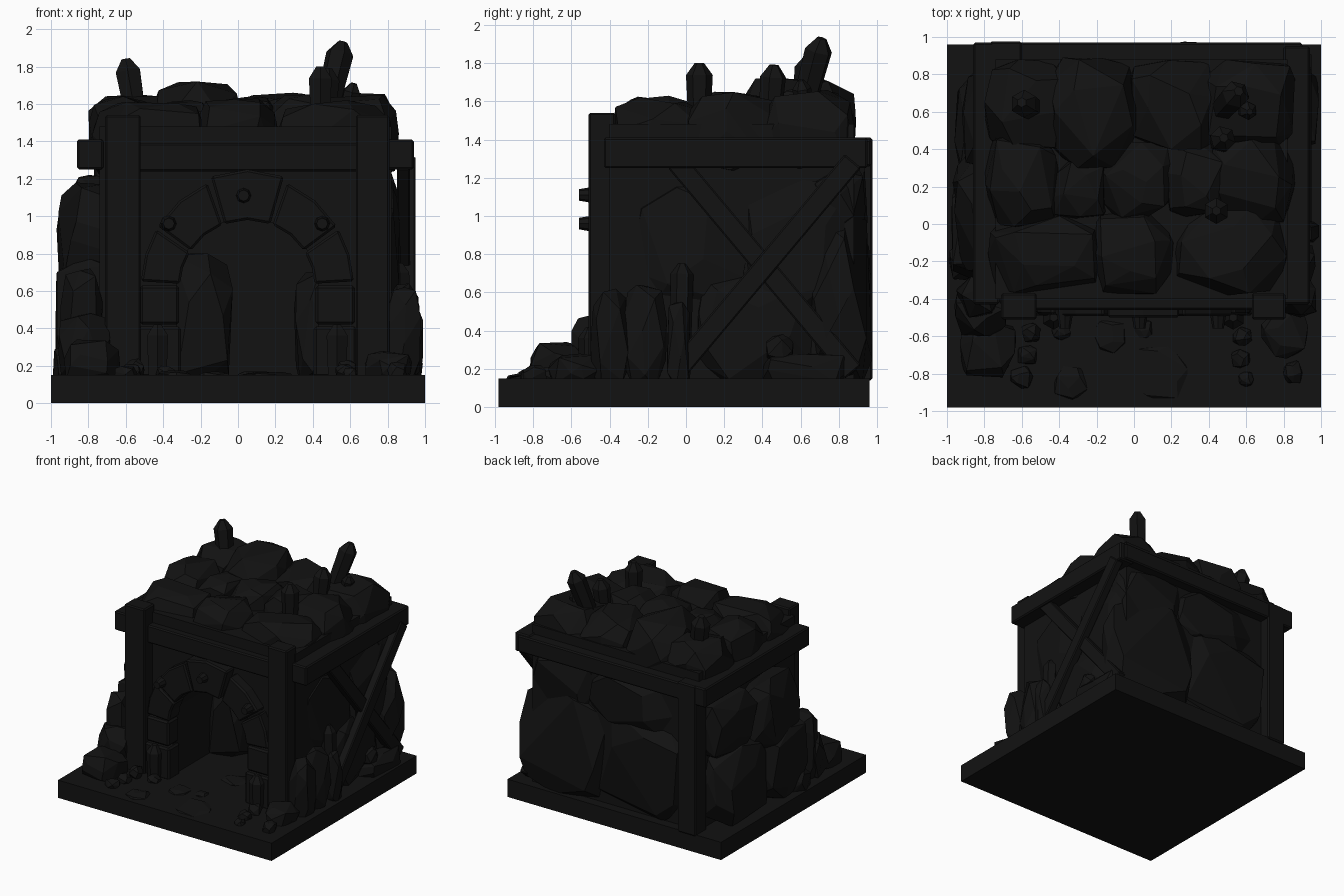
import bpy, bmesh, math, random
from mathutils import Vector, Matrix

if "Cube" in bpy.data.objects:
    bpy.data.objects.remove(bpy.data.objects["Cube"])

dark = bpy.data.materials.new("charcoal")
dark.diffuse_color = (0.006, 0.006, 0.006, 1)
dark.use_nodes = True
dark.node_tree.nodes["Principled BSDF"].inputs["Base Color"].default_value = dark.diffuse_color


def finish(name, bm, bevel=0.0):
    bmesh.ops.recalc_face_normals(bm, faces=bm.faces[:])
    me = bpy.data.meshes.new(name)
    bm.to_mesh(me)
    bm.free()
    me.materials.append(dark)
    ob = bpy.data.objects.new(name, me)
    bpy.context.collection.objects.link(ob)
    if bevel:
        m = ob.modifiers.new("bevel", 'BEVEL')
        m.width, m.segments = bevel, 1
    return ob


def box(name, x0, x1, y0, y1, z0, z1, bevel=0.0, tilt=0.0):
    """Box by bounds, optionally turned about its own x axis."""
    bm = bmesh.new()
    c = Vector((x0 + x1, y0 + y1, z0 + z1)) / 2
    bmesh.ops.create_cube(bm, size=1, matrix=Matrix.Translation(c) @ Matrix.Rotation(tilt, 4, 'X')
                          @ Matrix.Diagonal((x1 - x0, y1 - y0, z1 - z0, 1)))
    return finish(name, bm, bevel)


def prism(name, pts, y0, y1, bevel=0.0):
    """Extrude an xz profile along y."""
    bm = bmesh.new()
    f = bm.faces.new([bm.verts.new((x, y0, z)) for x, z in pts])
    r = bmesh.ops.extrude_face_region(bm, geom=[f])
    bmesh.ops.translate(bm, vec=(0, y1 - y0, 0),
                        verts=[v for v in r["geom"] if isinstance(v, bmesh.types.BMVert)])
    return finish(name, bm, bevel)


def rock(name, x0, x1, y0, y1, z0, z1, seed, n=30, p=4.5):
    """Faceted boulder: hull of jittered points on a boxy ellipsoid, fitted to bounds."""
    rnd = random.Random(seed)
    pts = []
    for i in range(n):
        h = 1 - 2 * (i + 0.5) / n
        a = i * 2.39996 + seed + rnd.uniform(-.35, .35)
        r = math.sqrt(1 - h * h)
        v = Vector((r * math.cos(a), r * math.sin(a), h))
        k = sum(abs(c) ** p for c in v) ** (1 / p)
        pts.append(v / k * rnd.uniform(.9, 1))
    lo = [min(v[i] for v in pts) for i in range(3)]
    hi = [max(v[i] for v in pts) for i in range(3)]
    a, b = (x0, y0, z0), (x1, y1, z1)
    bm = bmesh.new()
    for v in pts:
        bm.verts.new([a[i] + (v[i] - lo[i]) / (hi[i] - lo[i]) * (b[i] - a[i]) for i in range(3)])
    r = bmesh.ops.convex_hull(bm, input=bm.verts[:])
    bmesh.ops.delete(bm, geom=[v for v in bm.verts if not v.link_faces], context='VERTS')
    bmesh.ops.dissolve_limit(bm, angle_limit=math.radians(13), verts=bm.verts[:], edges=bm.edges[:])
    return finish(name, bm)


def crystal(name, base, tip, rad, sides=6):
    """Pointed prism from base to tip."""
    base, tip = Vector(base), Vector(tip)
    d = tip - base
    q = d.to_track_quat('Z', 'Y')
    bm = bmesh.new()
    for h, k in ((0, .85), (d.length - rad * .9, 1), (d.length, .35)):
        for i in range(sides):
            a = math.tau * (i + .5) / sides
            bm.verts.new(base + q @ Vector((rad * k * math.cos(a), rad * k * math.sin(a), h)))
    bmesh.ops.convex_hull(bm, input=bm.verts[:])
    return finish(name, bm)


def arc(rx, rz, a0, a1, n):
    return [(.05 + rx * math.cos(math.radians(a0 + (a1 - a0) * i / n)),
             .62 + rz * math.sin(math.radians(a0 + (a1 - a0) * i / n))) for i in range(n + 1)]


# Ground slab
box("base_slab", -1, 1, -.98, .96, 0, .15)

# Hill core with tunnel
prism("tunnel_walls", [(-.74, .14), (-.74, 1.48), (.82, 1.48), (.82, .14), (.43, .14)]
      + arc(.38, .37, 0, 180, 12) + [(-.33, .14)], -.40, .45)
box("tunnel_back", -.74, .82, .45, .88, .14, 1.48)
rock("tunnel_rock", -.40, -.02, .05, .5, .1, .8, 3)
rock("tunnel_rock", .30, .50, .1, .5, .1, .7, 4)

# Stone arch: curved voussoirs then stacked leg blocks
for i, (a0, a1) in enumerate([(3, 31), (33, 68), (70, 110), (112, 147), (149, 177)]):
    out = .03 if i == 2 else 0
    prism("arch_stone", arc(.36, .36, a0, a1, 2) + arc(.57, .60 + out, a1, a0, 2),
          -.485 - out / 2 - .008 * (i % 2), -.34, .012)
for s in (-1, 1):
    for j, (z0, z1) in enumerate([(.14, .41), (.42, .63)]):
        xs = sorted((.05 + s * (.355 + .01 * j), .05 + s * (.585 - .01 * j)))
        box("arch_leg_stone", xs[0], xs[1], -.49 + .01 * j, -.34, z0, z1, .014)
    crystal("arch_foot_stone", (.05 + s * .48, -.50, .13), (.05 + s * .48, -.50, .42), .065)

# Bolts on the arch
for x, z in ((.03, 1.11), (-.37, .96), (.45, .96)):
    bm = bmesh.new()
    bmesh.ops.create_cone(bm, cap_ends=True, segments=8, radius1=.047, radius2=.03, depth=.1,
                          matrix=Matrix.Translation((x, -.51, z)) @ Matrix.Rotation(math.pi / 2, 4, 'X'))
    finish("arch_bolt", bm)

# Timber frame
box("front_post", -.71, -.52, -.51, -.37, .14, 1.54, .01)
box("front_post", .63, .81, -.51, -.37, .14, 1.54, .01)
box("front_beam", -.55, .66, -.46, -.36, 1.24, 1.39, .01)
box("left_beam", -.86, -.72, -.43, .97, 1.25, 1.41, .01)
box("right_beam", .80, .94, -.43, .95, 1.25, 1.41, .01)
box("back_beam", -.80, .90, .84, .97, 1.26, 1.40, .01)
box("back_post", -.77, -.60, .82, .975, .14, 1.41, .01)
# Crossed braces on the right side
for s, x in ((1, .88), (-1, .85)):
    box("side_brace", x, x + .07, .41 - .72, .41 + .72, .68, .79, .008, s * math.radians(50))

# Boulders on the roof: x0, x1, y0, y1, top
roof = [(-.78, -.18, -.38, .05, 1.61), (-.24, .22, -.38, .07, 1.63), (.20, .82, -.38, .10, 1.62),
        (-.80, -.40, -.02, .48, 1.64), (-.44, -.14, .02, .36, 1.62), (-.20, .22, .02, .44, 1.64),
        (.16, .50, .04, .46, 1.65), (.40, .86, .0, .48, 1.65), (-.80, -.36, .40, .88, 1.65),
        (-.46, .02, .28, .89, 1.72), (-.03, .45, .38, .88, 1.66), (.38, .86, .40, .88, 1.66)]
for i, (x0, x1, y0, y1, z) in enumerate(roof):
    rock("roof_boulder", x0, x1, y0, y1, 1.2, z, 20 + i, 34)

# Crystals on the roof
crystal("roof_crystal", (-.55, .62, 1.55), (-.60, .65, 1.84), .075)
crystal("roof_crystal", (.46, .60, 1.52), (.56, .71, 1.93), .075)
crystal("roof_crystal", (.44, .07, 1.52), (.44, .07, 1.80), .07)
crystal("roof_crystal", (.46, .44, 1.52), (.48, .46, 1.79), .07)
crystal("roof_crystal", (.58, .62, 1.55), (.62, .60, 1.71), .05)

# Boulders bulging from left, back and right walls
walls = [(-.98, -.60, -.32, .25, .12, .78), (-.97, -.60, -.25, .40, .58, 1.18),
         (-.96, -.60, .15, .82, .12, .80), (-.92, -.60, .28, .84, .70, 1.22),
         (-.62, .22, .60, .97, .10, .98), (.10, .95, .60, .975, .10, 1.02),
         (-.55, .30, .65, .95, .82, 1.30), (.20, .86, .62, .94, .85, 1.28),
         (.60, .91, .05, .70, .10, .70), (.55, .87, -.30, .35, .50, 1.2),
         (.60, .89, .30, .85, .50, 1.2)]
for i, b in enumerate(walls):
    rock("wall_boulder", *b, 50 + i, 34)

# Rocks at the foot of the front and right side
feet = [(-.95, -.72, -.50, -.28, .1, .72), (-.96, -.68, -.60, -.35, .1, .48),
        (-.93, -.63, -.82, -.50, .1, .34), (.79, .98, -.50, -.30, .1, .62),
        (.68, .93, -.72, -.45, .1, .28), (.78, .97, -.32, -.10, .1, .64),
        (.84, .99, -.10, .02, .1, .55), (.80, .90, -.85, -.73, .1, .22),
        (.80, .99, .40, .85, .1, .28), (.84, .95, .42, .56, .24, .38),
        (-.99, -.85, -.30, -.10, .1, .30)]
for i, b in enumerate(feet):
    rock("foot_rock", *b, 80 + i, 22)
crystal("foot_crystal", (.88, -.03, .13), (.86, -.02, .75), .06)

# Flat stones and pebbles on the path: x, y, radius, top
path = [(.14, -.80, .15, .17), (-.34, -.85, .09, .175), (-.13, -.60, .09, .17), (-.55, -.58, .05, .24),
        (-.57, -.70, .05, .21), (-.60, -.82, .06, .20), (-.39, -.57, .05, .20), (.05, -.56, .05, .17),
        (.58, -.60, .05, .23), (.57, -.72, .05, .21), (.60, -.83, .04, .19), (.12, -.2, .1, .17)]
for i, (x, y, r, z) in enumerate(path):
    rock("path_stone", x - r, x + r, y - r, y + r, .12, z, 110 + i, 16, 3)
